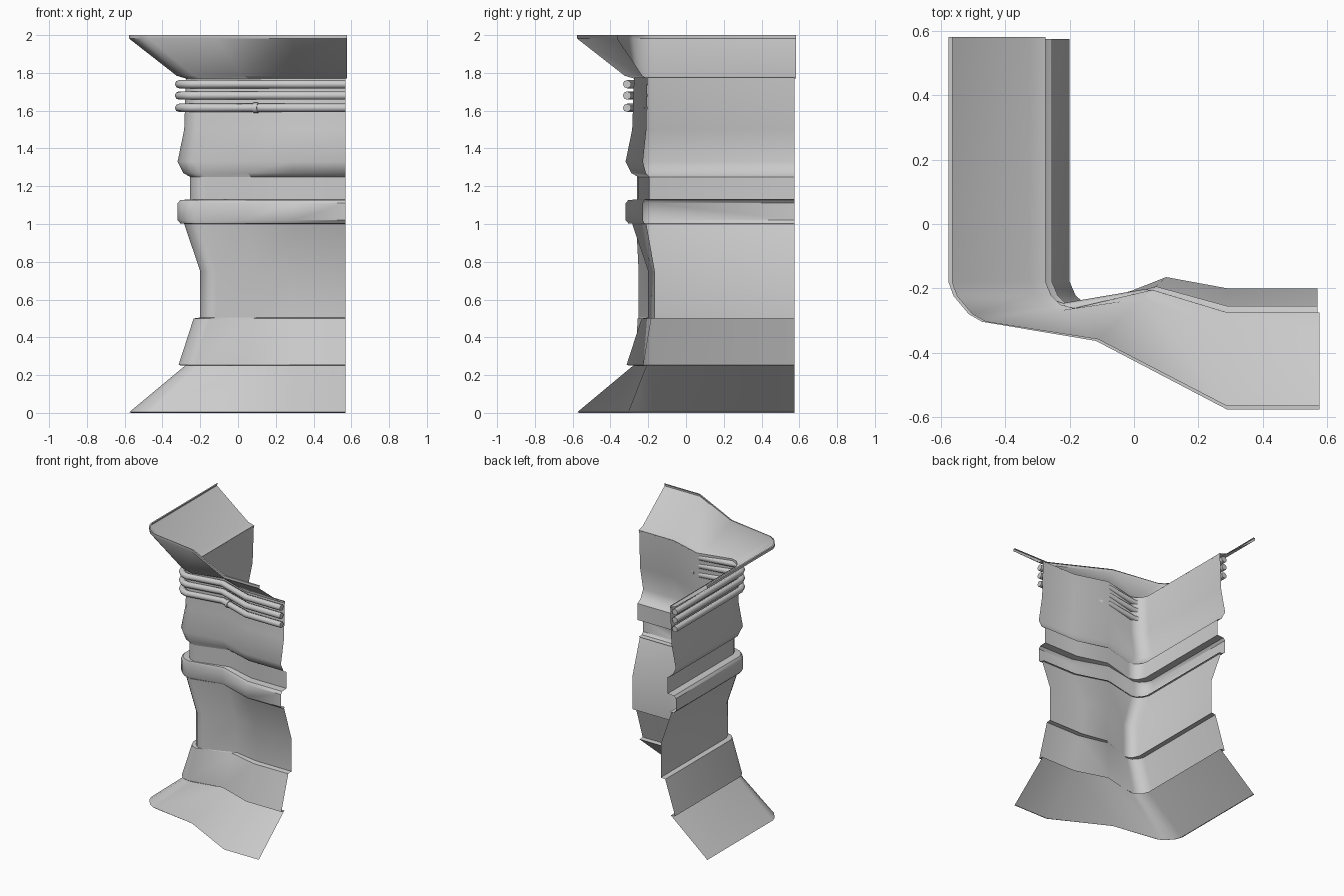
import bpy, bmesh, math

if "Cube" in bpy.data.objects:
    bpy.data.objects.remove(bpy.data.objects["Cube"])


def plan(d, end=0.57):
    """Corner outline in plan for a wall standing d away from the centre lines."""
    t = (d - 0.2) / 0.38                      # 0 = narrowest, 1 = widest
    mix = lambda a, b: a + (b - a) * t
    corner = (-d, -0.205)
    chamfer = (mix(-0.14, -0.50), mix(-0.26, -0.30))
    dent = (mix(0.10, -0.12), mix(-0.165, -0.365))
    k = 0.025                                 # slight rounding of the two chamfer corners
    vx, vy = chamfer[0] - corner[0], chamfer[1] - corner[1]
    n = math.hypot(vx, vy)
    vx, vy = vx / n, vy / n
    wx, wy = dent[0] - chamfer[0], dent[1] - chamfer[1]
    m = math.hypot(wx, wy)
    return [(-d, end + 0.005),
            (-d, corner[1] + k), (corner[0] + vx * k, corner[1] + vy * k),
            (chamfer[0] - vx * k, chamfer[1] - vy * k),
            (chamfer[0] + wx / m * k, chamfer[1] + wy / m * k),
            dent, (0.29, -d), (end, -d)]


def finish(ob, angle=40):
    bpy.ops.object.select_all(action='DESELECT')
    ob.select_set(True)
    bpy.context.view_layer.objects.active = ob
    bpy.ops.object.shade_smooth_by_angle(angle=math.radians(angle))


def band(name, profile, end=0.57):
    """Sweep a (distance, height) profile along the corner outline."""
    bm = bmesh.new()
    rows = [[bm.verts.new((x, y, z)) for x, y in plan(d, end)] for d, z in profile]
    for lo, hi in zip(rows, rows[1:]):
        for i in range(len(lo) - 1):
            bm.faces.new((lo[i], lo[i + 1], hi[i + 1], hi[i]))
    me = bpy.data.meshes.new(name)
    bm.to_mesh(me)
    bm.free()
    ob = bpy.data.objects.new(name, me)
    bpy.context.collection.objects.link(ob)
    finish(ob)


def pipe(name, points, radius):
    cu = bpy.data.curves.new(name, 'CURVE')
    cu.dimensions = '3D'
    cu.bevel_depth = radius
    cu.bevel_resolution = 2
    cu.use_fill_caps = True
    sp = cu.splines.new('POLY')
    sp.points.add(len(points) - 1)
    for p, co in zip(sp.points, points):
        p.co = (*co, 1)
    ob = bpy.data.objects.new(name, cu)
    bpy.context.collection.objects.link(ob)
    bpy.ops.object.select_all(action='DESELECT')
    ob.select_set(True)
    bpy.context.view_layer.objects.active = ob
    bpy.ops.object.convert(target='MESH')
    finish(bpy.context.object, 50)


# Wall bands from the floor up
band("base_flare", [(0.565, 0), (0.575, 0.004), (0.28, 0.25)])
band("lower_skirt", [(0.28, 0.25), (0.315, 0.253), (0.235, 0.5), (0.2, 0.505)])
band("waist_wall", [(0.2, 0.5), (0.2, 0.75), (0.285, 1.0)])
band("belt_ledge", [(0.27, 1.0), (0.305, 1.003), (0.32, 1.02), (0.32, 1.11),
                    (0.305, 1.127), (0.255, 1.13)])
band("recess_wall", [(0.255, 1.13), (0.255, 1.25)])
band("upper_wall", [(0.255, 1.25), (0.29, 1.27), (0.32, 1.33), (0.285, 1.5), (0.275, 1.775)])

# Top flare with a thin upright lip
band("top_flare", [(0.275, 1.77), (0.325, 1.785), (0.577, 1.982), (0.577, 2.0), (0.565, 2.0)], 0.577)

# Three pipes under the top flare
for i, z in enumerate((1.615, 1.68, 1.74)):
    pipe(f"pipe_{i + 1}", [(x, y, z) for x, y in plan(0.312)], 0.022)

# Clip on the lowest pipe
(ax, ay), (bx, by) = plan(0.312)[5:7]
at = lambda x: (x, ay + (by - ay) * (x - ax) / (bx - ax), 1.615)
pipe("pipe_clip", [at(0.083), at(0.107)], 0.027)
